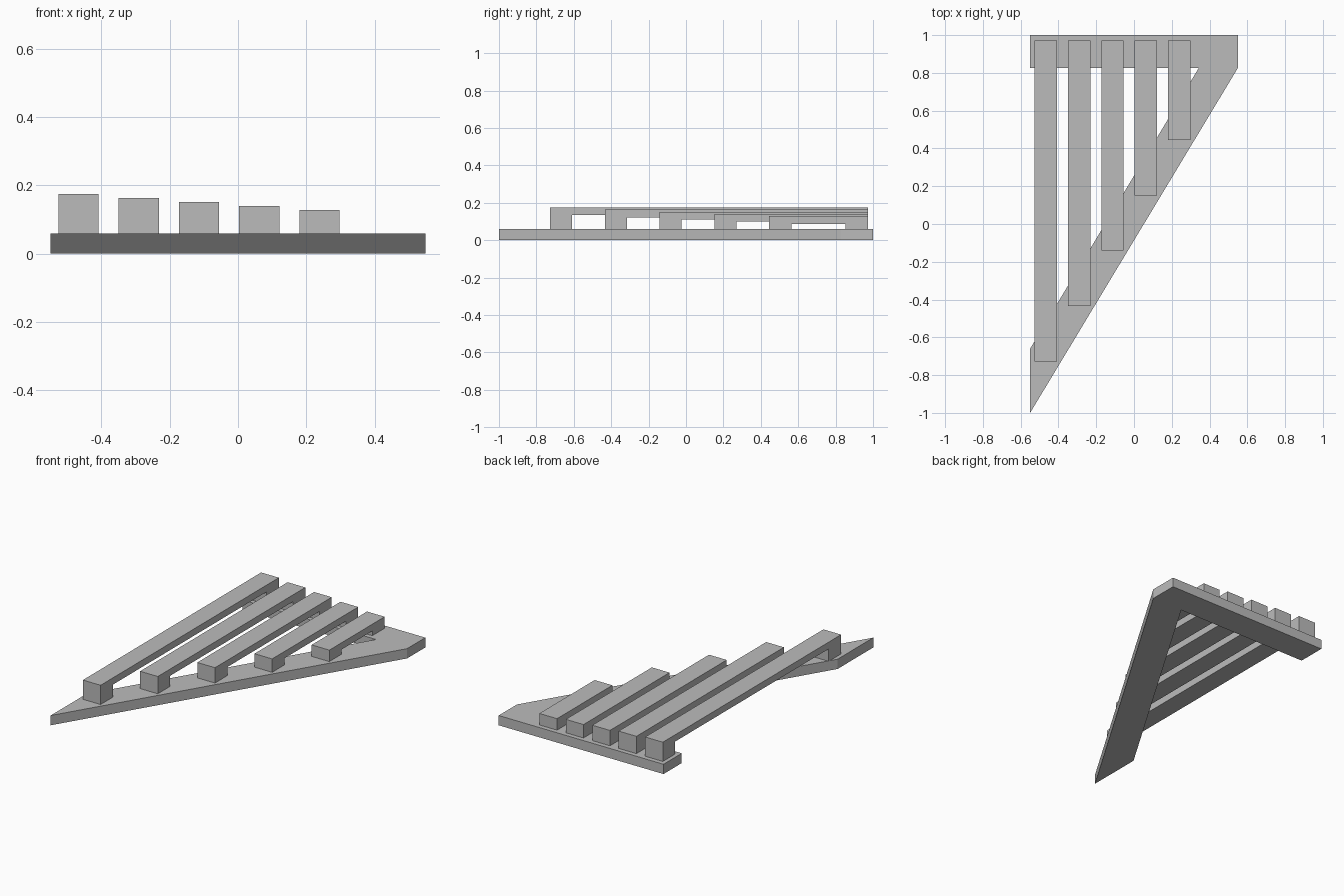
import bpy
import bmesh
from mathutils import Matrix

cube = bpy.data.objects.get("Cube")
if cube:
    bpy.data.objects.remove(cube, do_unlink=True)

grey = bpy.data.materials.new("plain grey")
grey.use_nodes = True
colour = (0.5, 0.5, 0.5, 1)
grey.diffuse_color = colour
grey.node_tree.nodes["Principled BSDF"].inputs["Base Color"].default_value = colour


def extrude_profile(name, points, depth, matrix=Matrix.Identity(4)):
    """Extrude a flat outline along local z, then place it with matrix."""
    bm = bmesh.new()
    face = bm.faces.new([bm.verts.new((x, y, 0)) for x, y in points])
    result = bmesh.ops.extrude_face_region(bm, geom=[face])
    top = [v for v in result["geom"] if isinstance(v, bmesh.types.BMVert)]
    bmesh.ops.translate(bm, verts=top, vec=(0, 0, depth))
    bmesh.ops.transform(bm, matrix=matrix, verts=bm.verts)
    bmesh.ops.recalc_face_normals(bm, faces=bm.faces)
    mesh = bpy.data.meshes.new(name)
    bm.to_mesh(mesh)
    bm.free()
    mesh.materials.append(grey)
    obj = bpy.data.objects.new(name, mesh)
    bpy.context.collection.objects.link(obj)
    return obj


# Flat angled base: back rail joined to a diagonal rail
BASE_HEIGHT = 0.059
side, inner = 0.55, 0.826
extrude_profile("angled_base", [
    (-side, 1), (side, 1), (side, inner), (-side, -1),
    (-side, -0.66), (0.343, inner), (-side, inner)], BASE_HEIGHT)

# Five bridge-shaped bars, each shorter and lower than the one before
WIDTH, THICKNESS, BACK = 0.118, 0.041, 0.972
# local profile x -> world y, local profile y -> world z, depth -> world x
upright = Matrix(((0, 0, 1, 0), (1, 0, 0, 0), (0, 1, 0, 0), (0, 0, 0, 1)))
for i in range(5):
    left = -0.526 + i * 0.1765
    front = -0.727 + i * 0.293
    top = 0.175 - i * 0.0117
    under = top - THICKNESS
    profile = [
        (front, BASE_HEIGHT), (front, top), (BACK, top), (BACK, BASE_HEIGHT),
        (BACK - WIDTH, BASE_HEIGHT), (BACK - WIDTH, under),
        (front + WIDTH, under), (front + WIDTH, BASE_HEIGHT)]
    extrude_profile(f"bar_{i + 1}", profile, WIDTH,
                    Matrix.Translation((left, 0, 0)) @ upright)
